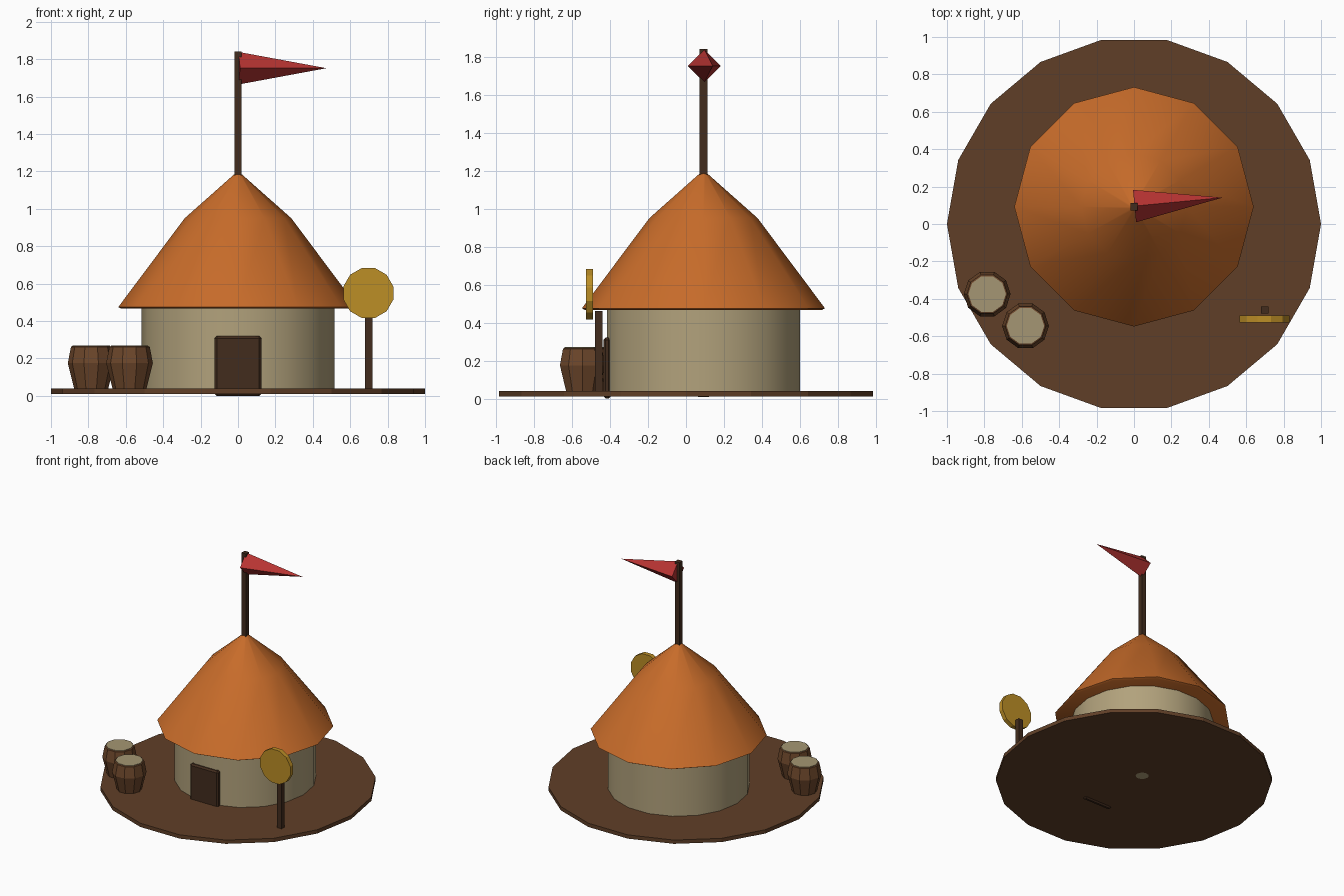
import bpy, bmesh
from math import pi, cos, sin, atan2
from mathutils import Matrix, Vector

if "Cube" in bpy.data.objects:
    bpy.data.objects.remove(bpy.data.objects["Cube"])


def material(name, r, g, b):
    lin = [((c / 255 + 0.055) / 1.055) ** 2.4 for c in (r, g, b)]
    m = bpy.data.materials.new(name)
    m.diffuse_color = (*lin, 1)
    m.use_nodes = True
    m.node_tree.nodes["Principled BSDF"].inputs["Base Color"].default_value = m.diffuse_color
    return m


EARTH = material("earth", 96, 63, 39)
PLASTER = material("plaster", 178, 162, 124)
THATCH = material("thatch", 200, 108, 42)
DARK = material("dark_wood", 66, 44, 29)
WOOD = material("barrel_wood", 108, 70, 42)
LID = material("pale_wood", 165, 150, 115)
GOLD = material("gold", 188, 142, 38)
RED = material("red_cloth", 184, 52, 50)


def finish(name, bm, mat, loc=(0, 0, 0), smooth=None):
    bmesh.ops.recalc_face_normals(bm, faces=bm.faces)
    me = bpy.data.meshes.new(name)
    bm.to_mesh(me)
    bm.free()
    ob = bpy.data.objects.new(name, me)
    bpy.context.collection.objects.link(ob)
    ob.location = loc
    me.materials.append(mat)
    if smooth:
        bpy.ops.object.select_all(action='DESELECT')
        bpy.context.view_layer.objects.active = ob
        ob.select_set(True)
        bpy.ops.object.shade_smooth_by_angle(angle=smooth)
    return ob


def lathe(name, profile, sides, mat, loc=(0, 0, 0), smooth=None):
    """Closed solid of revolution from (radius, z) points, bottom to top."""
    bm = bmesh.new()
    rings = []
    for r, z in profile:
        if r == 0:
            rings.append([bm.verts.new((0, 0, z))] * sides)
        else:
            rings.append([bm.verts.new((r * cos(2 * pi * i / sides), r * sin(2 * pi * i / sides), z))
                          for i in range(sides)])
    for a, b in zip(rings, rings[1:]):
        for i in range(sides):
            j = (i + 1) % sides
            bm.faces.new(list(dict.fromkeys((a[i], a[j], b[j], b[i]))))
    for ring in (rings[0], rings[-1]):
        if ring[0] is not ring[1]:
            bm.faces.new(ring)
    return finish(name, bm, mat, loc, smooth)


def box(name, lo, hi, mat, bevel=0):
    bm = bmesh.new()
    size = Vector(hi) - Vector(lo)
    bmesh.ops.create_cube(bm, size=1, matrix=Matrix.Diagonal((*size, 1)))
    ob = finish(name, bm, mat, (Vector(hi) + Vector(lo)) / 2)
    if bevel:
        mod = ob.modifiers.new("bevel", 'BEVEL')
        mod.width = bevel
        mod.segments = 1
    return ob


HY = 0.092  # hut centre in y

# Ground disc
lathe("ground_disc", [(1, 0.01), (1, 0.04)], 18, EARTH)

# Hut wall, roof and door
lathe("hut_wall", [(0, 0.008), (0.515, 0.03), (0.515, 0.475)], 18, PLASTER, (0, HY, 0), 0.6)
lathe("roof", [(0.625, 0.467), (0.64, 0.475), (0.285, 0.95), (0.02, 1.185), (0, 1.187)],
      12, THATCH, (0, HY, 0), 0.6)
box("door", (-0.125, -0.435, 0.0), (0.125, -0.395, 0.32), DARK, 0.012)

# Flagpole and pennant
box("flagpole", (-0.02, HY - 0.02, 1.1), (0.02, HY + 0.02, 1.84), DARK)
bm = bmesh.new()
bmesh.ops.create_cone(bm, cap_ends=True, segments=4, radius1=0.087, radius2=0, depth=0.472,
                      matrix=Matrix.Rotation(atan2(0.045, 0.47), 4, 'Z')
                      @ Matrix.Rotation(pi / 2, 4, 'Y') @ Matrix.Translation((0, 0, 0.236)))
finish("pennant", bm, RED, (0.003, 0.096, 1.752))

# Barrels with pale lids
for n, (x, y) in enumerate([(-0.785, -0.375), (-0.58, -0.545)], 1):
    lathe(f"barrel_{n}", [(0.09, 0.035), (0.125, 0.175), (0.108, 0.262), (0.1, 0.266)],
          10, WOOD, (x, y, 0))
    lathe(f"barrel_lid_{n}", [(0.1, 0.255), (0.1, 0.27)], 10, LID, (x, y, 0))

# Round sign on a post
box("sign_post", (0.68, -0.478, 0.02), (0.72, -0.44, 0.46), DARK)
bm = bmesh.new()
bmesh.ops.create_cone(bm, cap_ends=True, segments=12, radius1=0.138, radius2=0.138, depth=0.035,
                      matrix=Matrix.Rotation(pi / 2, 4, 'X') @ Matrix.Rotation(pi / 12, 4, 'Z'))
finish("sign_disc", bm, GOLD, (0.697, -0.508, 0.55))
